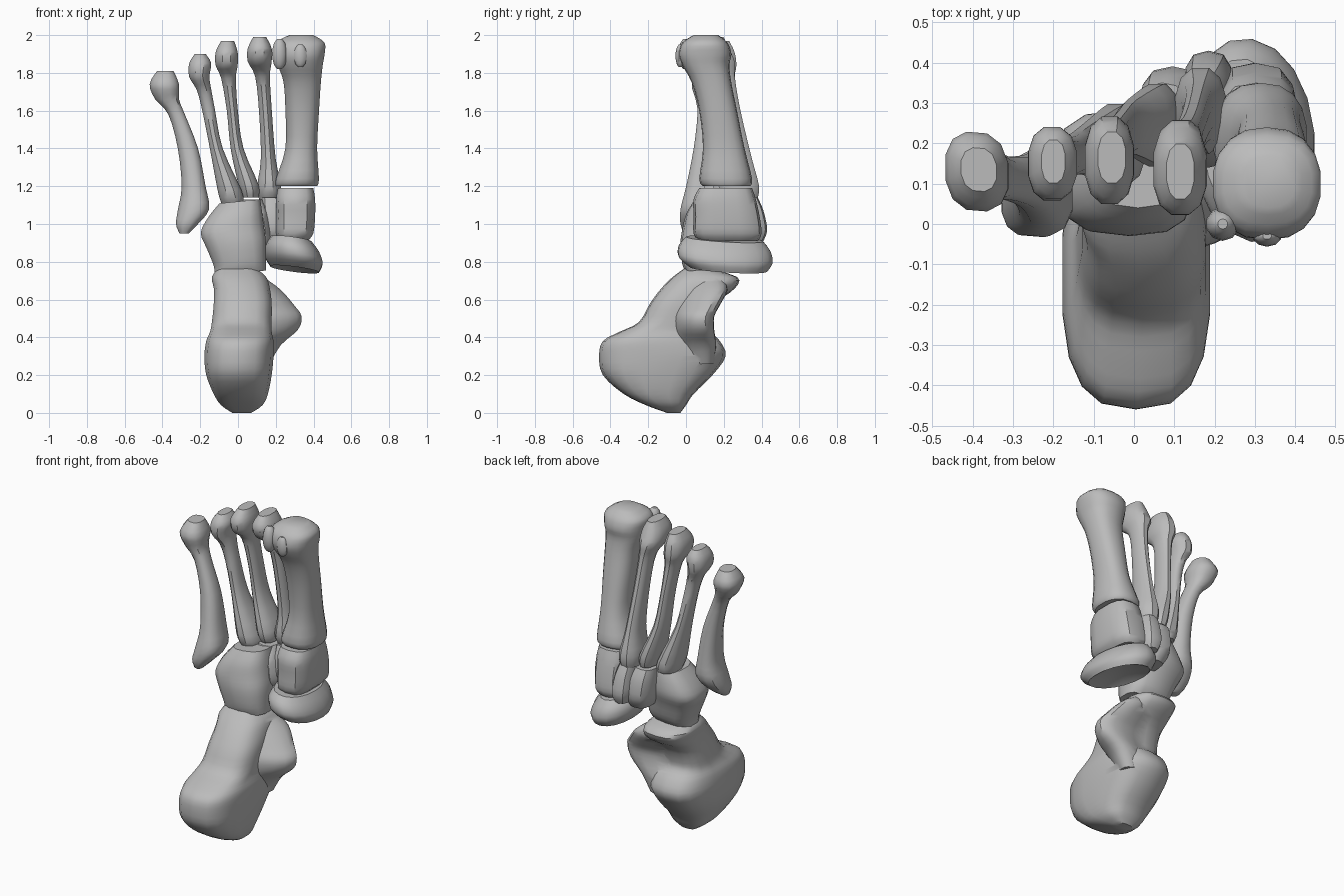
import bpy
import bmesh
import math

if "Cube" in bpy.data.objects:
    bpy.data.objects.remove(bpy.data.objects["Cube"], do_unlink=True)

# One bone-grey colour for every part
grey = (0.5, 0.5, 0.5, 1.0)
bone_grey = bpy.data.materials.new("bone_grey")
bone_grey.use_nodes = True
bone_grey.diffuse_color = grey
shader = next(n for n in bone_grey.node_tree.nodes if n.type == "BSDF_PRINCIPLED")
shader.inputs["Base Color"].default_value = grey
shader.inputs["Roughness"].default_value = 0.6


def blend(a, b, c, d, t):
    """Smooth interpolation between b and c."""
    return 0.5 * (2 * b + (c - a) * t + (2 * a - 5 * b + 4 * c - d) * t ** 2
                  + (3 * b - a - 3 * c + d) * t ** 3)


def refine(rings, steps):
    last = len(rings) - 1
    result = []
    for i in range(last):
        near = [rings[max(0, min(last, i + k))] for k in (-1, 0, 1, 2)]
        for s in range(steps):
            result.append([blend(*values, s / steps) for values in zip(*near)])
    result.append(list(rings[last]))
    return result


def outline(angle, power, skew):
    """Rounded box outline, leaning to one diagonal by the skew angle."""
    c, s = math.cos(angle), math.sin(angle + skew)
    return (math.copysign(abs(c) ** (2 / power), c),
            math.copysign(abs(s) ** (2 / power), s))


def bone(name, rings, sides=14, power=2.4, steps=3, cup=0.0, tilt=(0.0, 0.0), skew=0.0):
    """Loft rings of (height, left, right, front, back), in hundredths.
    cup hollows the lower end, tilt slopes the rings."""
    bm = bmesh.new()
    loops = []
    for ring in refine(rings, steps):
        z, x0, x1, y0, y1 = (v / 100 for v in ring)
        cx, cy, rx, ry = (x0 + x1) / 2, (y0 + y1) / 2, (x1 - x0) / 2, (y1 - y0) / 2
        loop = []
        for k in range(sides):
            u, v = outline(math.tau * (k + 0.5) / sides, power, skew)
            dx, dy = u * rx, v * ry
            loop.append(bm.verts.new((cx + dx, cy + dy, z + dx * tilt[0] + dy * tilt[1])))
        loops.append(loop)
    for low, high in zip(loops, loops[1:]):
        for k in range(sides):
            j = (k + 1) % sides
            bm.faces.new((low[k], low[j], high[j], high[k]))
    bm.faces.new(loops[-1])
    base = bm.faces.new(loops[0][::-1])
    if cup:
        middle = bmesh.ops.poke(bm, faces=[base])["verts"][0]
        middle.co.z += cup
    bmesh.ops.recalc_face_normals(bm, faces=bm.faces)
    mesh = bpy.data.meshes.new(name)
    bm.to_mesh(mesh)
    bm.free()
    mesh.materials.append(bone_grey)
    obj = bpy.data.objects.new(name, mesh)
    bpy.context.collection.objects.link(obj)
    bones.append(obj)
    return obj


def fuse(body, extra):
    """Merge the extra piece into the body as one surface."""
    union = body.modifiers.new("union", "BOOLEAN")
    union.operation = "UNION"
    union.solver = "EXACT"
    union.object = extra
    graph = bpy.context.evaluated_depsgraph_get()
    merged = bpy.data.meshes.new_from_object(body.evaluated_get(graph))
    body.modifiers.clear()
    body.data = merged
    bones.remove(extra)
    bpy.data.objects.remove(extra, do_unlink=True)


bones = []

# Heel bone with its inner shelf
heel = bone("heel_bone", [
    (0, -3, 7, -10, -3), (4, -9, 13, -21, 0), (10, -13, 16, -33, 4),
    (20, -17, 18, -44, 14), (30, -18, 19, -46, 21), (38, -17, 19, -44, 18),
    (43, -15, 18, -35, 13), (48, -14, 18, -25, 12), (58, -13, 18, -19, 16),
    (66, -13, 17, -13, 26), (72, -14, 15, -7, 27), (77, -10, 9, 0, 10)],
    sides=18, power=2.8)
shelf = bone("heel_shelf", [
    (26, -8, 17, -4, 15), (36, -10, 23, -7, 16), (44, -10, 32, -8, 15),
    (51, -10, 34, -8, 15), (57, -9, 30, -6, 18), (65, -8, 23, -3, 22),
    (71, -6, 15, 0, 20)], sides=18, power=2.1, skew=0.45)
fuse(heel, shelf)

# Midfoot bones
bone("cuboid", [
    (74, -13, 15, 0, 18), (79, -13, 15, -2, 22), (89, -17, 15, -3, 25),
    (97, -20, 14, -2, 28), (105, -16, 13, 0, 28), (112, -10, 12, 4, 27)],
    power=2.8, cup=0.03, tilt=(0.1, 0))
bone("navicular", [
    (76, 17, 43, 2, 43), (81, 14, 45, -4, 46), (87, 14, 43, -4, 45),
    (92, 17, 39, 0, 41)], sides=18, power=2.1, cup=0.07, tilt=(-0.14, -0.07), skew=-0.12)
bone("inner_cuneiform", [
    (91, 22, 37, 7, 38), (95, 20, 40, 4, 40), (104, 20, 41, 4, 39),
    (113, 20, 41, 4, 37), (119, 21, 40, 7, 35)], power=3)
bone("middle_cuneiform", [
    (91, 14, 23, 17, 41), (97, 12, 25, 14, 43), (107, 12, 24, 15, 41),
    (114, 12, 22, 18, 38)], power=3)
bone("outer_cuneiform", [
    (88, 5, 17, 14, 35), (95, 2, 18, 10, 39), (106, 1, 16, 11, 38),
    (113, 1, 13, 15, 35)], power=3)

# Long bones, from the inner side outwards
bone("first_metatarsal", [
    (120, 20, 42, 9, 34), (124, 20, 43, 7, 35), (140, 25, 42, 9, 31),
    (160, 25, 43, 7, 27), (175, 24, 44, 3, 24), (184, 21, 45, -2, 23),
    (190, 20, 46, -4, 24), (196, 20, 46, -2, 22), (200, 27, 40, 4, 17)], sides=18)
bone("second_metatarsal", [
    (113, 11, 22, 20, 38), (120, 10, 23, 17, 39), (135, 12, 20, 19, 35),
    (160, 11, 18, 17, 29), (178, 9, 17, 13, 26), (186, 5, 18, 4, 26),
    (193, 5, 18, 2, 23), (199, 8, 15, 6, 20)], sides=12)
bone("third_metatarsal", [
    (114, 2, 11, 16, 34), (121, 0, 11, 14, 35), (140, -4, 3, 17, 31),
    (160, -6, 0, 16, 28), (177, -9, -1, 13, 26), (184, -12, 0, 6, 27),
    (191, -12, 0, 5, 26), (197, -9, -2, 10, 23)], sides=12)
bone("fourth_metatarsal", [
    (111, -9, 3, 11, 29), (118, -11, 2, 9, 30), (140, -15, -8, 12, 25),
    (160, -19, -12, 12, 22), (171, -22, -14, 10, 22), (178, -26, -15, 6, 24),
    (185, -26, -14, 6, 24), (190, -23, -17, 10, 21)], sides=12)
bone("fifth_metatarsal", [
    (95, -31, -26, -1, 5), (100, -33, -21, -3, 12), (108, -32, -15, -3, 18),
    (120, -30, -17, 0, 18), (140, -32, -21, 4, 17), (158, -37, -28, 6, 17),
    (166, -44, -31, 5, 20), (174, -47, -31, 3, 23), (181, -43, -34, 8, 19)],
    sides=12, skew=-0.1)

# Two small pebble bones under the big toe joint
for label, x, y, z, wide, deep, tall in (("outer", 22, 0, 190, 4, 4, 8),
                                         ("inner", 33, -3, 189, 3.5, 2.5, 6)):
    pebble = []
    for level in (-1, -0.7, 0, 0.7, 1):
        size = math.sqrt(1.1 - level ** 2)
        pebble.append((z + level * tall, x - wide * size, x + wide * size,
                       y - deep * size, y + deep * size))
    bone(label + "_sesamoid", pebble, sides=10, power=2, steps=2)

# Smooth shading with crisp edges kept
bpy.ops.object.select_all(action="DESELECT")
for obj in bones:
    obj.select_set(True)
bpy.context.view_layer.objects.active = heel
bpy.ops.object.shade_smooth_by_angle(angle=math.radians(38))
